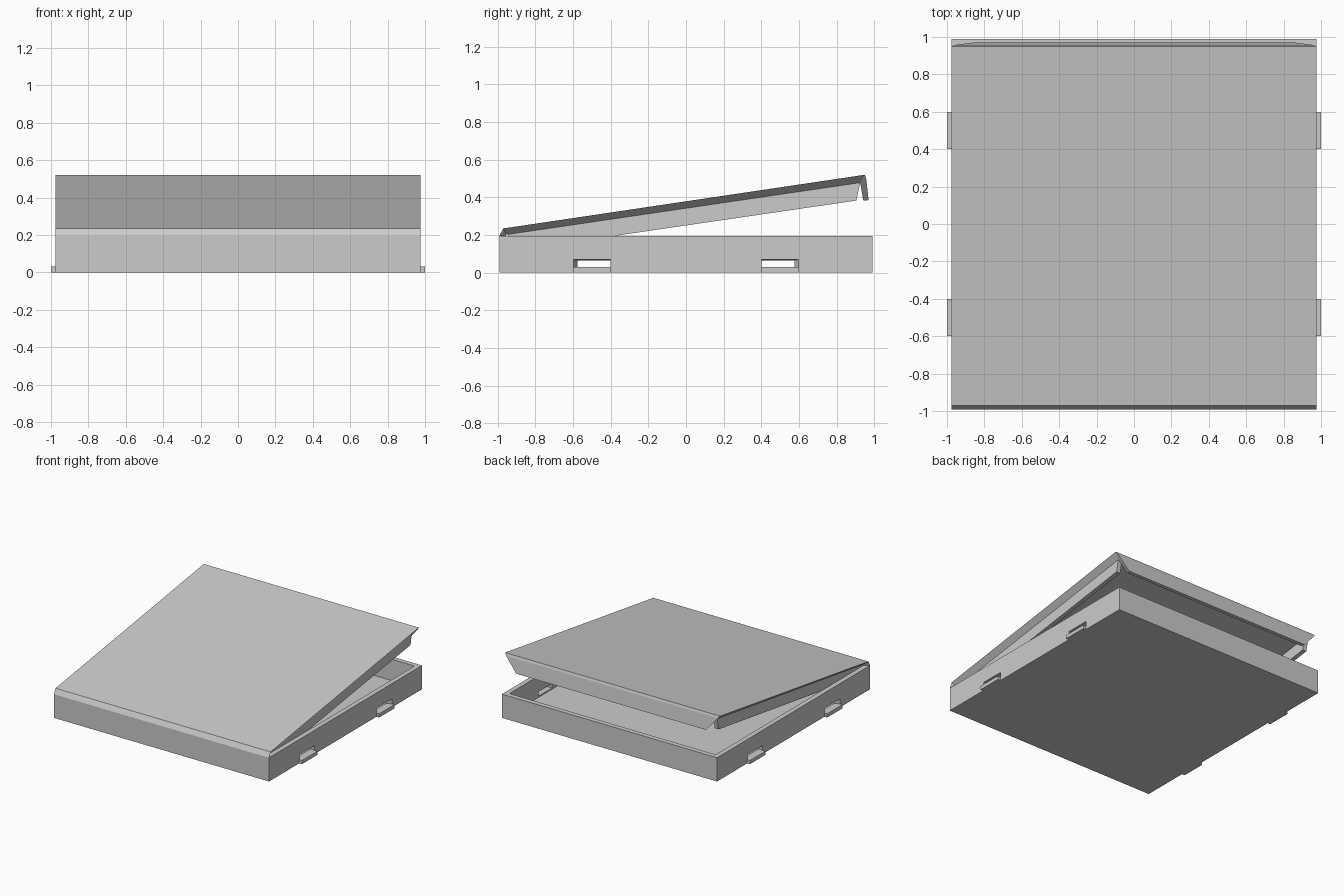
import bpy, bmesh

if "Cube" in bpy.data.objects:
    bpy.data.objects.remove(bpy.data.objects["Cube"])

W = 0.975   # half width
D = 0.99    # half depth
T = 0.04    # wall thickness


def loft(name, ring_a, ring_b):
    """Closed solid between two matching rings of points."""
    bm = bmesh.new()
    a = [bm.verts.new(p) for p in ring_a]
    b = [bm.verts.new(p) for p in ring_b]
    n = len(a)
    bm.faces.new(a)
    bm.faces.new(b[::-1])
    for i in range(n):
        j = (i + 1) % n
        bm.faces.new((a[i], b[i], b[j], a[j]))
    bmesh.ops.recalc_face_normals(bm, faces=bm.faces)
    me = bpy.data.meshes.new(name)
    bm.to_mesh(me)
    bm.free()
    ob = bpy.data.objects.new(name, me)
    bpy.context.collection.objects.link(ob)
    return ob


def rect_x(x, y0, y1, z0, z1):
    return [(x, y0, z0), (x, y1, z0), (x, y1, z1), (x, y0, z1)]


def box(name, x0, x1, y0, y1, z0, z1):
    return loft(name, rect_x(x0, y0, y1, z0, z1), rect_x(x1, y0, y1, z0, z1))


def cut(target, cutter):
    m = target.modifiers.new("cut", "BOOLEAN")
    m.object = cutter
    m.operation = "DIFFERENCE"
    m.solver = "EXACT"
    cutter.hide_render = True
    cutter.hide_set(True)


# open tray
tray = box("tray", -W, W, -D, D, 0, 0.195)
cut(tray, box("tray_cutter", -W + T, W - T, -D + T, D - T, 0.02, 0.4))

# side vents with splayed ends, and their folded-out tabs
for sx in (-1, 1):
    for sy in (-1, 1):
        vent = loft("vent_cutter",
                    rect_x(sx * (W - T), sy * 0.4, sy * 0.575, 0.03, 0.065),
                    rect_x(sx * W, sy * 0.4, sy * 0.6, 0.03, 0.07))
        # push both ends slightly past the wall for a clean cut
        for v in vent.data.vertices:
            v.co.x += sx * (0.002 if abs(v.co.x) > W - T / 2 else -0.002)
        cut(tray, vent)
        box("vent_tab", sx * (W - 0.01), sx * 1.0, sy * 0.4, sy * 0.6, 0, 0.03)

# lid panel, undercut along its sides
XI = 0.93
loft("lid_panel",
     [(-W, -0.97, 0.235), (W, -0.97, 0.235), (W, 0.95, 0.52), (-W, 0.95, 0.52)],
     [(-XI, -0.955, 0.202), (XI, -0.955, 0.202), (XI, 0.925, 0.478), (-XI, 0.925, 0.478)])

# hinge strip along the front
hinge = [(-0.97, 0.235), (-0.992, 0.195), (-0.955, 0.195), (-0.955, 0.202)]
loft("lid_hinge", [(-W if i < 2 else -XI, y, z) for i, (y, z) in enumerate(hinge)],
     [(W if i < 2 else XI, y, z) for i, (y, z) in enumerate(hinge)])

# side flaps tucked inside the tray
flap = [(-0.945, 0.204), (0.925, 0.478), (0.905, 0.383), (-0.93, 0.115)]
for sx in (-1, 1):
    loft("lid_side_flap", [(sx * XI, y, z) for y, z in flap],
         [(sx * (XI - 0.035), y, z) for y, z in flap])

# back flap with tapered ends
back = [(0.95, 0.52, W), (0.957, 0.5, 0.96), (0.97, 0.385, 0.86),
        (0.942, 0.383, 0.85), (0.925, 0.478, XI)]
loft("lid_back_flap", [(-x, y, z) for y, z, x in back], [(x, y, z) for y, z, x in back])
